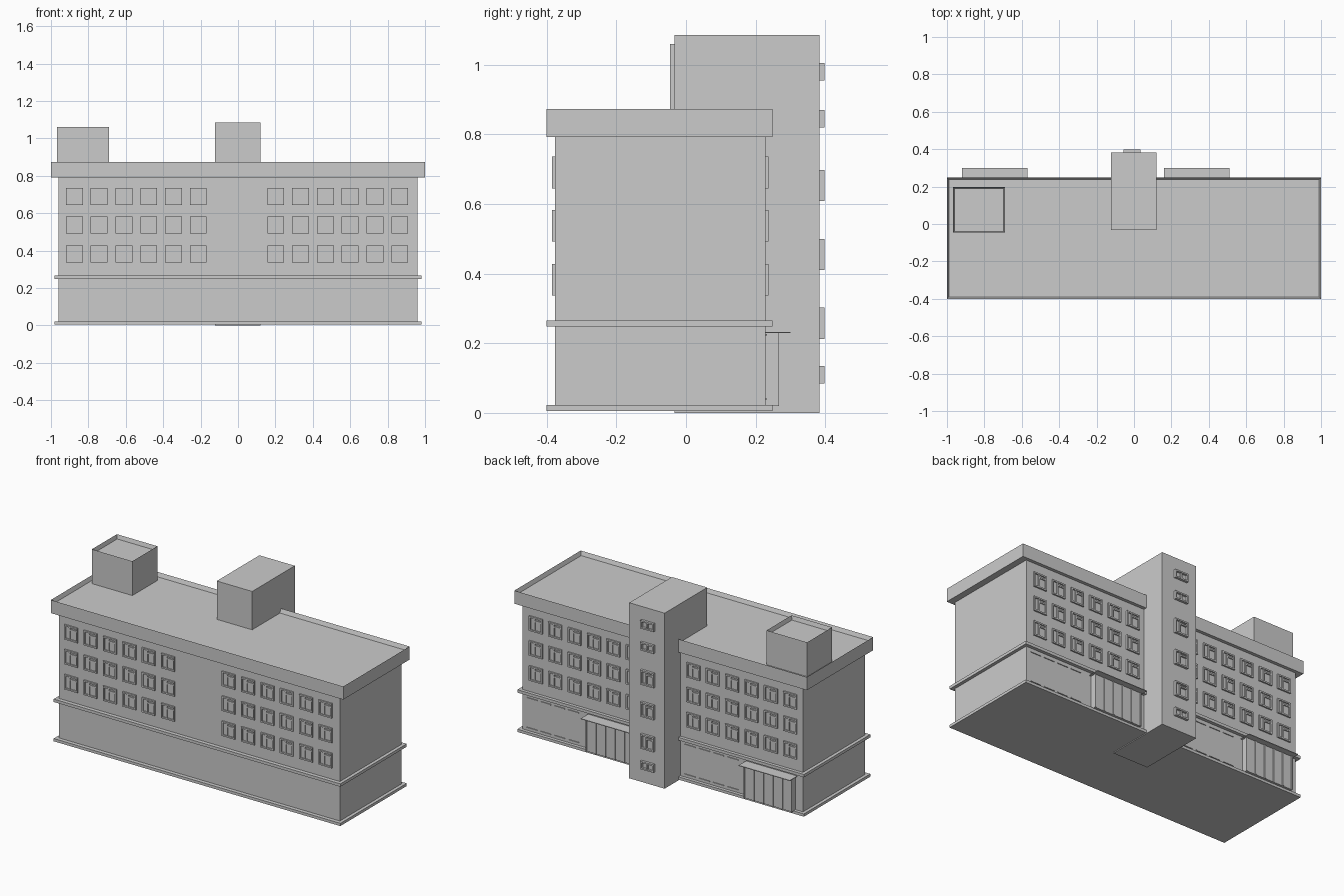
import bpy, bmesh
from mathutils import Matrix

if "Cube" in bpy.data.objects:
    bpy.data.objects.remove(bpy.data.objects["Cube"])


def add_box(bm, x0, x1, y0, y1, z0, z1):
    m = Matrix.Translation(((x0 + x1) / 2, (y0 + y1) / 2, (z0 + z1) / 2)) @ \
        Matrix.Diagonal((x1 - x0, y1 - y0, z1 - z0, 1))
    return bmesh.ops.create_cube(bm, size=1, matrix=m)["verts"]


def finish(name, bm):
    me = bpy.data.meshes.new(name)
    bm.to_mesh(me)
    bm.free()
    ob = bpy.data.objects.new(name, me)
    bpy.context.collection.objects.link(ob)
    return ob


def box(name, *dims, rim=0, depth=0):
    """Box, optionally with a sunken top surrounded by a thin rim."""
    bm = bmesh.new()
    add_box(bm, *dims)
    if rim:
        top = max(bm.faces, key=lambda f: f.calc_center_median().z)
        bmesh.ops.inset_region(bm, faces=[top], thickness=rim)
        bmesh.ops.translate(bm, verts=top.verts, vec=(0, 0, -depth))
    return finish(name, bm)


def window(bm, cx, z0, z1, wall, side, w=0.09, d=0.012, split=0.4, transom=True):
    """Framed window on a wall facing side*y (side is -1 front, +1 back)."""
    t = 0.009

    def bar(u0, u1, a, b, out):
        xs = sorted((cx - side * u0, cx - side * u1))
        ys = sorted((wall - side * 0.003, wall + side * out))
        add_box(bm, *xs, *ys, a, b)

    h = w / 2
    m = -h + w * split
    bar(-h, -h + t, z0, z1, d)
    bar(h - t, h, z0, z1, d)
    bar(-h + t, h - t, z0, z0 + t, d)
    bar(-h + t, h - t, z1 - t, z1, d)
    bar(m - t / 2, m + t / 2, z0 + t, z1 - t, d * 0.8)
    if transom:
        zt = z0 + (z1 - z0) * 0.74
        bar(m + t / 2, h - t, zt - t / 2, zt + t / 2, d * 0.8)
    bar(-h + t, h - t, z0 + t, z1 - t, d * 0.15)


# Main block, ledges and parapet
FRONT, BACK = -0.376, 0.228
box("main_block", -0.96, 0.96, FRONT, BACK, 0.005, 0.80)
box("base_ledge", -0.98, 0.98, -0.40, 0.248, 0.005, 0.022)
box("floor_ledge", -0.98, 0.98, -0.40, 0.248, 0.248, 0.266)
box("roof_parapet", -1.0, 1.0, -0.40, 0.248, 0.792, 0.873, rim=0.014, depth=0.025)

# Stair tower and roof hut
box("stair_tower", -0.122, 0.12, -0.033, 0.383, 0.0, 1.085)
box("roof_hut", -0.967, -0.69, -0.046, 0.198, 0.84, 1.06, rim=0.01, depth=0.025)

# Upper floor windows, front and back
for name, wall, side in (("front_windows", FRONT, -1), ("back_windows", BACK, 1)):
    bm = bmesh.new()
    for z in (0.337, 0.492, 0.645):
        for start in (-0.875, 0.202):
            for i in range(6):
                window(bm, start + 0.1325 * i, z, z + 0.091, wall, side, d=0.009)
    finish(name, bm)

# Tower windows
bm = bmesh.new()
for z0, z1 in ((0.085, 0.135), (0.212, 0.302), (0.41, 0.50),
               (0.608, 0.698), (0.82, 0.87), (0.955, 1.005)):
    tall = z1 - z0 > 0.06
    window(bm, -0.01, z0, z1, 0.383, 1, d=0.015, split=0.4 if tall else 0.5, transom=tall)
finish("tower_windows", bm)

# Ground floor at the back: entrance bays with canopies, and shop glazing
for label, x0, x1, s0, s1 in (("left", 0.16, 0.51, 0.56, 0.94),
                              ("right", -0.92, -0.57, -0.53, -0.14)):
    box(label + "_canopy", x0, x1, 0.224, 0.30, 0.229, 0.233)
    box(label + "_bay", x0 + 0.012, x1 - 0.012, 0.22, 0.262, 0.02, 0.229)
    bm = bmesh.new()
    a, b = x0 + 0.01, x1 - 0.01
    for i in range(6):
        x = a + (b - a - 0.008) * i / 5
        add_box(bm, x, x + 0.008, 0.255, 0.267, 0.02, 0.229)
    finish(label + "_bay_posts", bm)
    bm = bmesh.new()
    step = (s1 - s0) / 4
    for i in range(4):
        xa = s0 + step * i
        for z in (0.038, 0.222):
            add_box(bm, xa + 0.012, xa + step - 0.012, 0.22, 0.233, z, z + 0.004)
    finish(label + "_shop_strips", bm)
